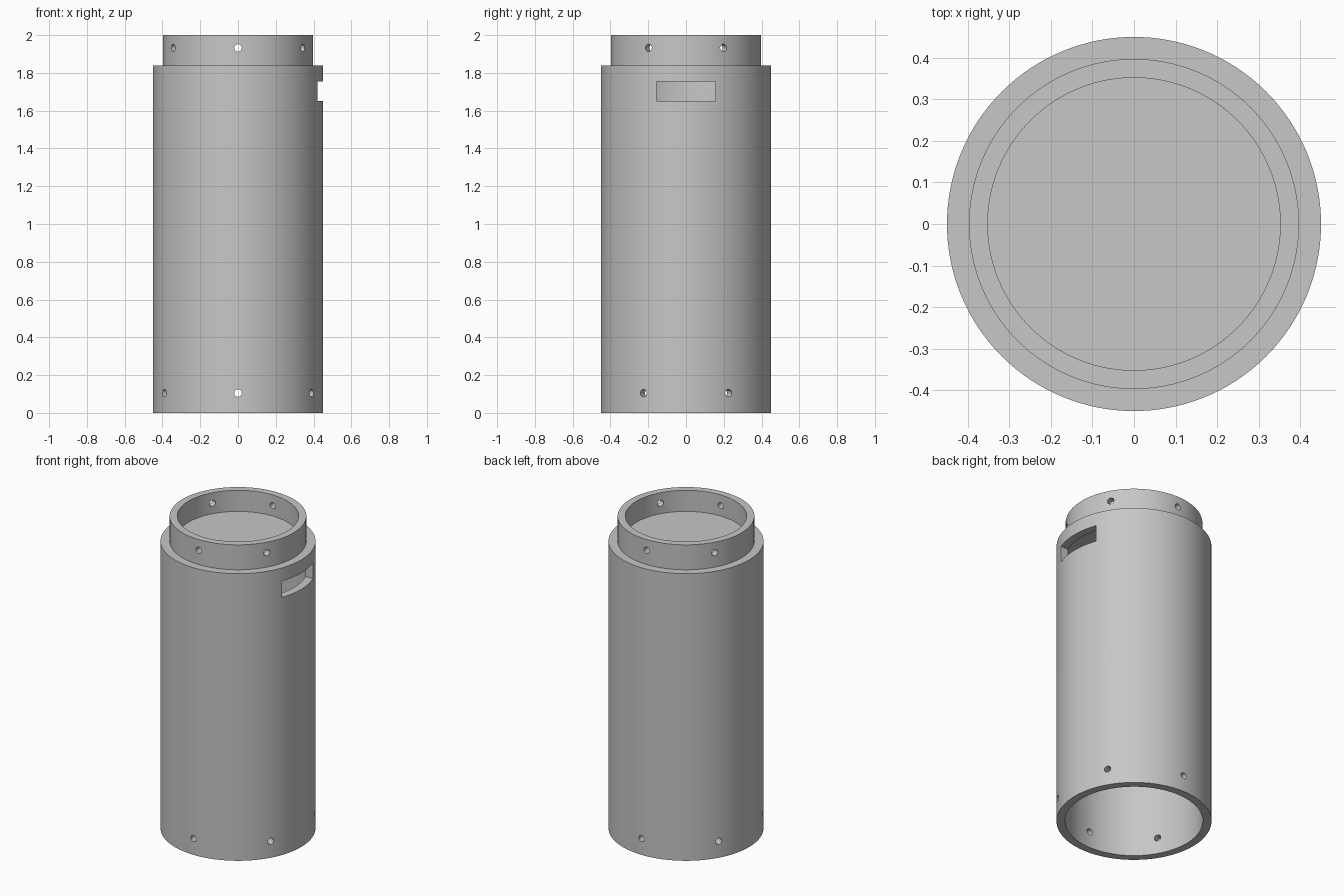
import bpy, bmesh, math
from mathutils import Matrix, Vector

default = bpy.data.objects.get("Cube")
if default:
    bpy.data.objects.remove(default, do_unlink=True)

COLLAR_R, BODY_R = 0.397, 0.45
HOLE_R = 0.02


def make_object(name, bm):
    mesh = bpy.data.meshes.new(name)
    bm.to_mesh(mesh)
    bm.free()
    obj = bpy.data.objects.new(name, mesh)
    bpy.context.collection.objects.link(obj)
    return obj


def lathe(name, profile, steps=128):
    bm = bmesh.new()
    verts = [bm.verts.new((r, 0, z)) for r, z in profile]
    edges = [bm.edges.new(pair) for pair in zip(verts, verts[1:])]
    bmesh.ops.spin(bm, geom=verts + edges, cent=(0, 0, 0), axis=(0, 0, 1),
                   angle=math.tau, steps=steps)
    bmesh.ops.remove_doubles(bm, verts=bm.verts, dist=1e-4)
    bmesh.ops.recalc_face_normals(bm, faces=bm.faces)
    return make_object(name, bm)


# Tube: recessed top cap, collar, shoulder, body and open lower cavity
tube = lathe("tube_housing", [
    (0, 1.865), (0.352, 1.865), (0.352, 2), (COLLAR_R, 2),
    (COLLAR_R, 1.84), (BODY_R, 1.84), (BODY_R, 0), (0.4, 0),
    (0.4, 1.815), (0, 1.815)])

# Cutter: two rings of six screw holes and one side slot
bm = bmesh.new()
for radius, z in ((COLLAR_R, 1.932), (BODY_R, 0.105)):
    for k in range(6):
        turn = Matrix.Rotation(math.radians(30 + 60 * k), 4, 'Z')
        place = (turn @ Matrix.Translation((radius - 0.025, 0, z))
                 @ Matrix.Rotation(math.pi / 2, 4, 'Y'))
        bmesh.ops.create_cone(bm, cap_ends=True, segments=24, radius1=HOLE_R,
                              radius2=HOLE_R, depth=0.16, matrix=place)
slot = Matrix.Translation((0.42, 0, 1.703)) @ Matrix.Diagonal(
    Vector((0.24, 0.314, 0.104, 1)))
bmesh.ops.create_cube(bm, size=1, matrix=slot)
cutter = make_object("hole_cutter", bm)
cutter.hide_render = True

cut = tube.modifiers.new("Holes", 'BOOLEAN')
cut.operation = 'DIFFERENCE'
cut.solver = 'EXACT'
cut.object = cutter

bpy.ops.object.select_all(action='DESELECT')
tube.select_set(True)
bpy.context.view_layer.objects.active = tube
bpy.ops.object.modifier_apply(modifier=cut.name)
bpy.data.objects.remove(cutter, do_unlink=True)
bpy.ops.object.shade_smooth_by_angle(angle=math.radians(30))

# Plain grey finish
grey = bpy.data.materials.new("plain_grey")
grey.use_nodes = True
colour = (0.57, 0.57, 0.57, 1)
grey.diffuse_color = colour
grey.node_tree.nodes["Principled BSDF"].inputs["Base Color"].default_value = colour
tube.data.materials.clear()
tube.data.materials.append(grey)
